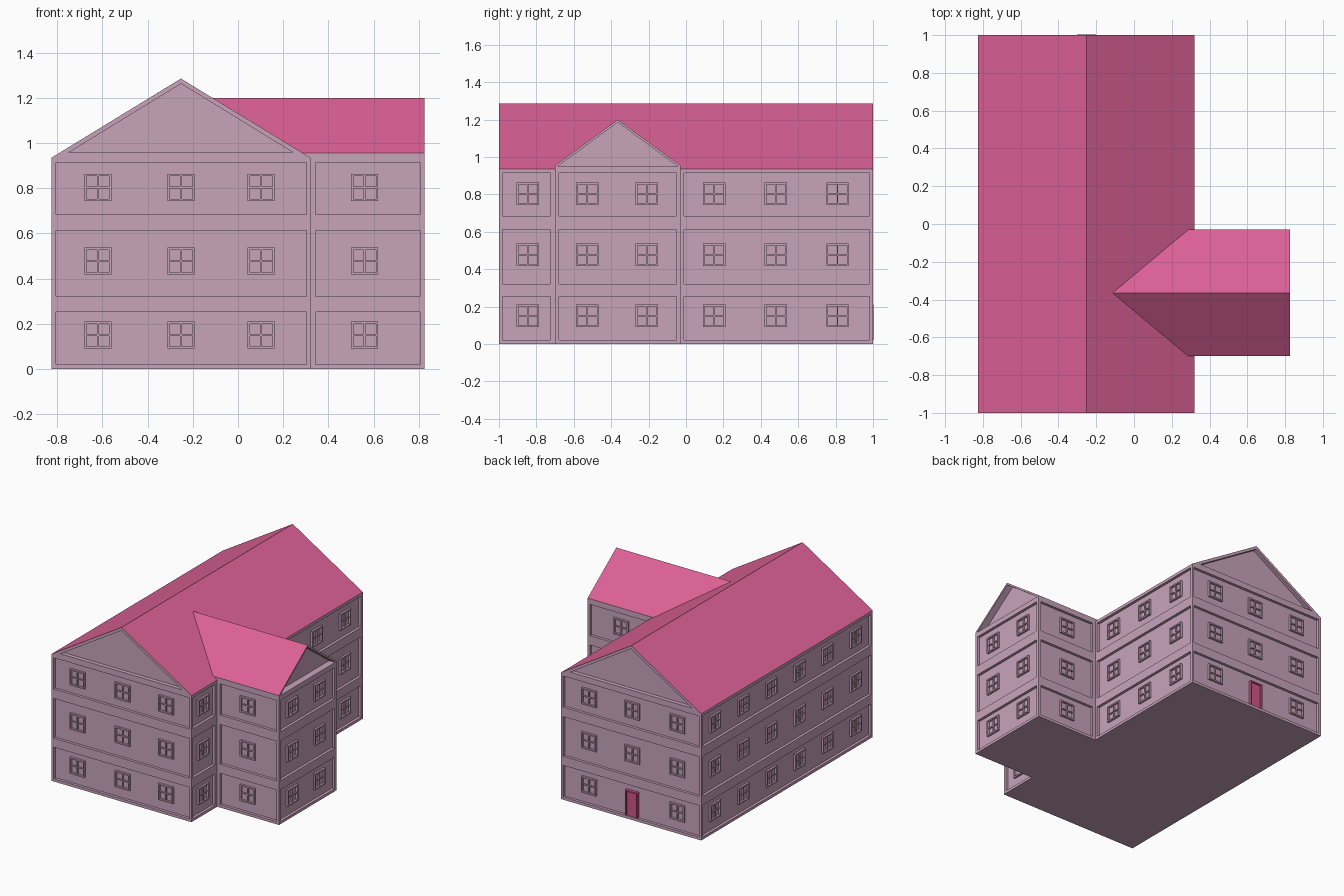
import bpy, bmesh
from math import radians
from mathutils import Matrix, Vector

if "Cube" in bpy.data.objects:
    bpy.data.objects.remove(bpy.data.objects["Cube"])

DEPTH = 0.02                                   # recess of the wall panels
ROWS = [(0.02, 0.253), (0.32, 0.613), (0.683, 0.913)]
WIN_Z = [0.15, 0.477, 0.803]


def material(name, color):
    m = bpy.data.materials.new(name)
    m.diffuse_color = color
    m.use_nodes = True
    m.node_tree.nodes["Principled BSDF"].inputs["Base Color"].default_value = m.diffuse_color
    return m


WALL = material("wall_paint", (0.58, 0.37, 0.50, 1))
ROOF = material("roof_tile", (0.72, 0.12, 0.31, 1))
DOOR = material("door_paint", (0.62, 0.09, 0.25, 1))


def make(name, bm, *mats):
    bmesh.ops.recalc_face_normals(bm, faces=bm.faces)
    me = bpy.data.meshes.new(name)
    bm.to_mesh(me)
    bm.free()
    for m in mats:
        me.materials.append(m)
    ob = bpy.data.objects.new(name, me)
    bpy.context.collection.objects.link(ob)
    return ob


def prism(bm, pts, d0, d1, M, roof=False):
    """Extrude a (u, z) outline from outward distance d0 to d1 of a wall plane."""
    a = [bm.verts.new(M @ Vector((u, -d0, z))) for u, z in pts]
    b = [bm.verts.new(M @ Vector((u, -d1, z))) for u, z in pts]
    bm.faces.new(a)
    bm.faces.new(b[::-1])
    for i in range(len(pts)):
        j = (i + 1) % len(pts)
        f = bm.faces.new((a[i], b[i], b[j], a[j]))
        if roof and i in (2, 3):
            f.material_index = 1


def box(bm, u0, u1, z0, z1, d0, d1, M):
    prism(bm, [(u0, z0), (u1, z0), (u1, z1), (u0, z1)], d0, d1, M)


def plane(x, y, angle):
    return Matrix.Translation((x, y, 0)) @ Matrix.Rotation(radians(angle), 4, 'Z')


def house(u0, u1, eave, ridge):
    return [(u0, 0), (u1, 0), (u1, eave), ((u0 + u1) / 2, ridge), (u0, eave)]


FRONT, BACK = plane(0, -1, 0), plane(0, 1, 180)
LEFT, RIGHT = plane(-0.825, 0, -90), plane(0.32, 0, 90)
W_FRONT, W_BACK, W_END = plane(0, -0.7, 0), plane(0, -0.03, 180), plane(0.825, 0, 90)

# Building mass: main block and side wing
bm = bmesh.new()
prism(bm, house(-0.825, 0.32, 0.935, 1.285), -2, 0, FRONT, True)
body = make("building", bm, WALL, ROOF)
bm = bmesh.new()
prism(bm, house(-0.7, -0.03, 0.955, 1.2), -1.03, 0, W_END, True)
wing = make("wing_union_helper", bm, WALL, ROOF)

# Walls: plane, panel spans, window positions
WALLS = {
    "front": (FRONT, [(-0.805, 0.303)], [-0.62, -0.252, 0.102]),
    "back": (BACK, [(-0.303, 0.805)], [-0.102, 0.252, 0.62]),
    "left": (LEFT, [(-0.98, 0.98)], [-0.82, -0.49, -0.165, 0.165, 0.49, 0.82]),
    "right": (RIGHT, [(-0.98, -0.725), (-0.01, 0.98)], [-0.845, 0.15, 0.48, 0.81]),
    "wing_front": (W_FRONT, [(0.343, 0.805)], [0.56]),
    "wing_back": (W_BACK, [(-0.805, -0.343)], [-0.56]),
    "wing_end": (W_END, [(-0.68, -0.05)], [-0.527, -0.21]),
}

# Recess cutter: storey panels and gable triangles
cut = bmesh.new()
for M, spans, _ in WALLS.values():
    for u0, u1 in spans:
        for z0, z1 in ROWS:
            box(cut, u0, u1, z0, z1, -DEPTH, 0.01, M)
for M, s in ((FRONT, 1), (BACK, -1)):
    prism(cut, [(s * -0.75, 0.957), (s * 0.245, 0.957), (s * -0.252, 1.262)], -0.03, 0.01, M)
prism(cut, [(-0.685, 0.95), (-0.045, 0.95), (-0.365, 1.185)], -0.05, 0.01, W_END)
cutter = make("recess_cutter", cut)

for ob, op in ((wing, 'UNION'), (cutter, 'DIFFERENCE')):
    mod = body.modifiers.new(op.lower(), 'BOOLEAN')
    mod.object, mod.operation, mod.solver = ob, op, 'EXACT'
    ob.hide_render = True
    ob.hide_set(True)


# Windows: square frame with crossed glazing bars
def window(bm, u, z, M):
    r, t, b = 0.06, 0.01, 0.004
    lo, hi = -DEPTH - 0.002, -0.005
    for s in (-1, 1):
        e0, e1 = sorted((s * r, s * (r - t)))
        box(bm, u + e0, u + e1, z - r, z + r, lo, hi, M)
        box(bm, u - r + t, u + r - t, z + e0, z + e1, lo, hi, M)
    box(bm, u - b, u + b, z - r + t, z + r - t, lo, hi - 0.005, M)
    box(bm, u - r + t, u + r - t, z - b, z + b, lo, hi - 0.006, M)


for name, (M, _, cols) in WALLS.items():
    bm = bmesh.new()
    for u in cols:
        for z in WIN_Z:
            if not (name == "back" and u == 0.252 and z == WIN_Z[0]):   # door goes here
                window(bm, u, z, M)
    make(name + "_windows", bm, WALL)

# Back door: leaf and surround
bm = bmesh.new()
box(bm, 0.212, 0.292, 0.02, 0.2, -DEPTH - 0.002, -0.008, BACK)
make("door_leaf", bm, DOOR)
bm = bmesh.new()
for u in (0.202, 0.292):
    box(bm, u, u + 0.01, 0.02, 0.2, -DEPTH - 0.002, 0.002, BACK)
box(bm, 0.202, 0.302, 0.2, 0.21, -DEPTH - 0.002, 0.002, BACK)
make("door_surround", bm, DOOR)
